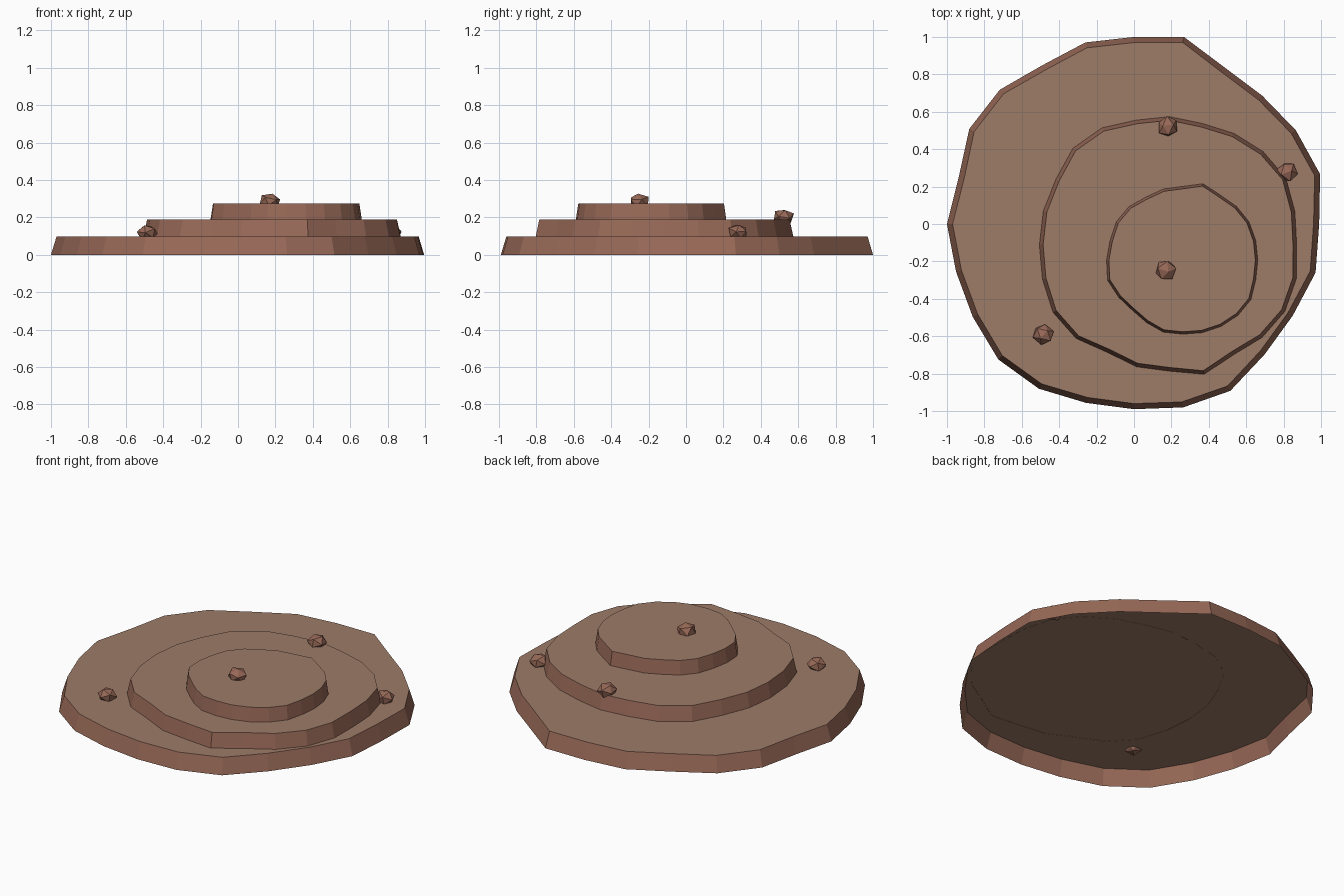
import bpy, bmesh, math, random
from mathutils import Vector, Euler

if "Cube" in bpy.data.objects:
    bpy.data.objects.remove(bpy.data.objects["Cube"])


def material(name, rgb):
    m = bpy.data.materials.new(name)
    m.diffuse_color = (*rgb, 1)
    m.use_nodes = True
    m.node_tree.nodes["Principled BSDF"].inputs["Base Color"].default_value = m.diffuse_color
    return m


SOIL = material("terrace_top", (0.34, 0.20, 0.14))
CLIFF = material("terrace_side", (0.31, 0.14, 0.095))


def finish(name, bm, mats):
    mesh = bpy.data.meshes.new(name)
    bm.to_mesh(mesh)
    bm.free()
    for m in mats:
        mesh.materials.append(m)
    ob = bpy.data.objects.new(name, mesh)
    bpy.context.collection.objects.link(ob)
    return ob


def terrace(name, center, radii, z0, z1, inset):
    """Irregular 24-sided tier with sloped walls, flat top and open underside."""
    bm = bmesh.new()
    n = len(radii)

    def ring(z, shrink):
        return [bm.verts.new((center[0] + (r - shrink) * math.cos(math.tau * i / n),
                              center[1] + (r - shrink) * math.sin(math.tau * i / n), z))
                for i, r in enumerate(radii)]

    low, high = ring(z0, 0), ring(z1, inset)
    for i in range(n):
        j = (i + 1) % n
        bm.faces.new((low[i], low[j], high[j], high[i])).material_index = 1
    bm.faces.new(high)
    return finish(name, bm, (SOIL, CLIFF))


def rock(name, loc, radius, seed):
    """Small jittered, slightly flattened boulder."""
    rng = random.Random(seed)
    bm = bmesh.new()
    bmesh.ops.create_icosphere(bm, subdivisions=1, radius=radius)
    turn = Euler([rng.uniform(0, 6) for _ in range(3)]).to_matrix()
    for v in bm.verts:
        p = turn @ v.co * rng.uniform(0.92, 1.1)
        v.co = Vector((p.x, p.y, p.z * 0.8)) + Vector(loc)
    return finish(name, bm, (CLIFF,))


# Three stacked terraces, radii every 15 degrees from +x
terrace("lower_terrace", (0, 0),
        [.99, 1.03, 1.0, .97, .967, 1.035, 1.0, 1.005, .98, 1.015, 1.017, .97,
         1.0, .985, .995, 1.025, 1.017, .99, .99, 1.015, 1.03, .987, .98, 1.005],
        0, 0.098, 0.03)
terrace("middle_terrace", (0.19, -0.112),
        [.68, .694, .718, .707, .689, .673, .686, .691, .723, .731, .702, .699,
         .696, .704, .72, .707, .664, .675, .675, .716, .68, .70, .712, .702],
        0.097, 0.188, 0.02)
terrace("upper_terrace", (0.26, -0.193),
        [.402, .405, .41, .407, .402, .423, .394, .394, .39, .405, .41, .402,
         .407, .416, .396, .38, .386, .399, .396, .402, .41, .418, .422, .405],
        0.187, 0.273, 0.013)

# Scattered rocks
for i, loc in enumerate([(0.18, 0.52, 0.203), (0.82, 0.28, 0.12),
                         (0.17, -0.25, 0.285), (-0.485, -0.59, 0.118)]):
    rock(f"rock_{i + 1}", loc, 0.056, i + 3)
